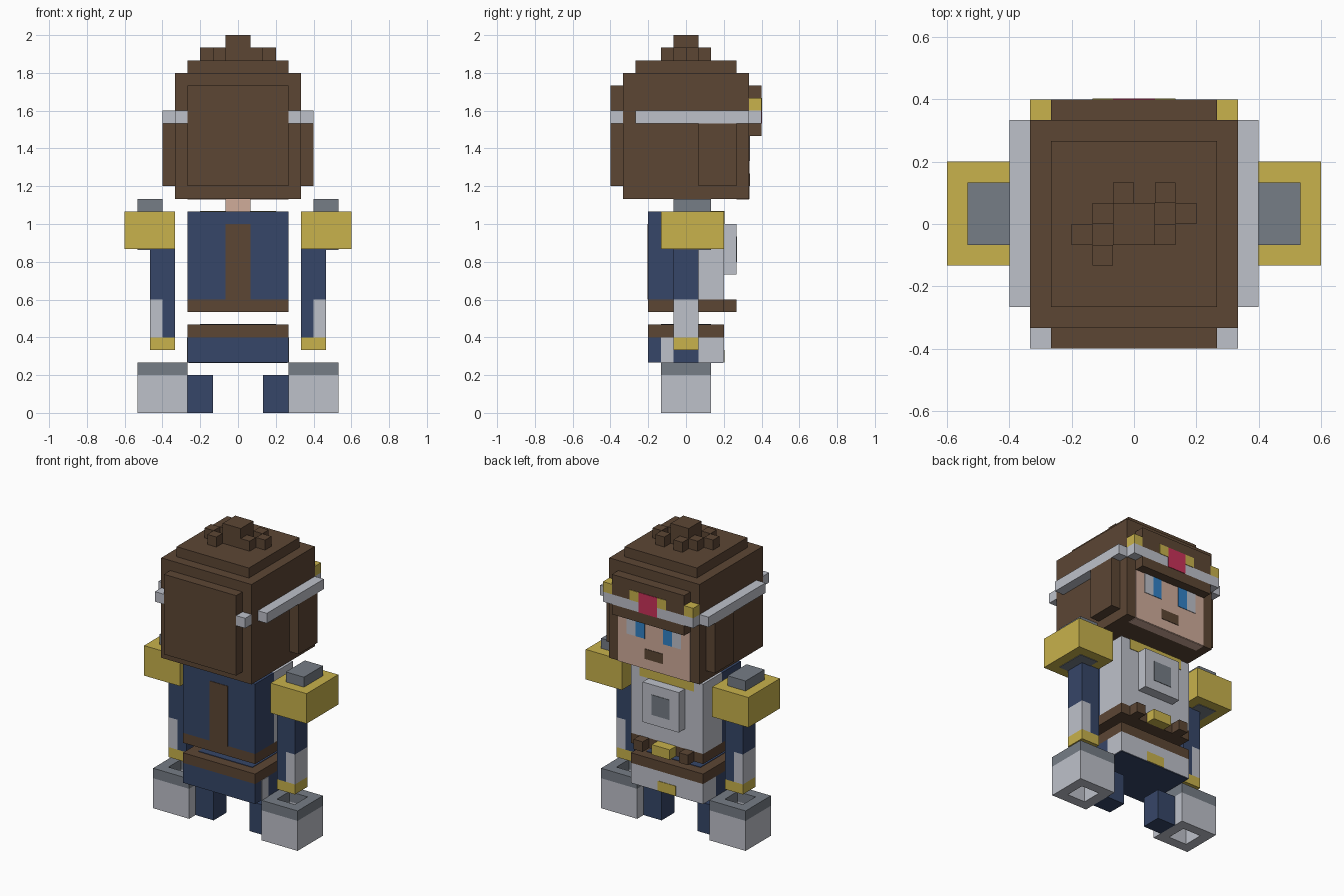
import bpy
import bmesh

if "Cube" in bpy.data.objects:
    bpy.data.objects.remove(bpy.data.objects["Cube"], do_unlink=True)

U = 1 / 15      # size of one block
T = 0.05        # thickness of painted plates, in blocks


def material(name, rgb):
    lin = [((c / 255 + 0.055) / 1.055) ** 2.4 for c in rgb] + [1]
    m = bpy.data.materials.new(name)
    m.use_nodes = True
    m.diffuse_color = lin
    m.node_tree.nodes["Principled BSDF"].inputs["Base Color"].default_value = lin
    return m


brown = material("hair_brown", (92, 70, 52))
gold = material("gold", (200, 178, 76))
silver = material("silver", (190, 193, 202))
navy = material("navy_cloth", (54, 70, 104))
slate = material("slate_grey", (118, 125, 134))
skin = material("skin", (208, 172, 154))
red = material("gem_red", (202, 50, 90))
blue = material("eye_blue", (50, 130, 198))


def finish(name, bm, mat):
    bmesh.ops.scale(bm, vec=(U, U, U), verts=bm.verts)
    bmesh.ops.recalc_face_normals(bm, faces=bm.faces)
    me = bpy.data.meshes.new(name)
    bm.to_mesh(me)
    bm.free()
    me.materials.append(mat)
    ob = bpy.data.objects.new(name, me)
    bpy.context.collection.objects.link(ob)


def box(name, mat, xs, ys, zs):
    """Block spanning the given ranges, in block units."""
    bm = bmesh.new()
    bmesh.ops.create_cube(bm, size=1)
    for v in bm.verts:
        v.co = [r[0] if c < 0 else r[1] for c, r in zip(v.co, (xs, ys, zs))]
    finish(name, bm, mat)


def pair(name, mat, xs, ys, zs):
    """Block and its mirror image across x = 0."""
    box("left_" + name, mat, xs, ys, zs)
    box("right_" + name, mat, (-xs[1], -xs[0]), ys, zs)


def tube(name, mat, cx, outer, inner, z0, z1):
    """Square ring extruded upward, open through the middle."""
    bm = bmesh.new()
    corners = [(-1, -1), (1, -1), (1, 1), (-1, 1)]
    a, b = [[bm.verts.new((cx + r * x, r * y, z0)) for x, y in corners]
            for r in (outer, inner)]
    ring = []
    for i in range(4):
        j = (i + 1) % 4
        ring.append(bm.faces.new((a[i], a[j], b[j], b[i])))
    ext = bmesh.ops.extrude_face_region(bm, geom=ring, use_keep_orig=True)
    top = [g for g in ext["geom"] if isinstance(g, bmesh.types.BMVert)]
    bmesh.ops.translate(bm, vec=(0, 0, z1 - z0), verts=top)
    finish(name, bm, mat)


def front_plate(y):
    return (y - T, y + T)


# Boots and legs
for side, cx in (("left", 6), ("right", -6)):
    tube(side + "_boot", silver, cx, 2, 1, 0, 3)
    tube(side + "_boot_cuff", slate, cx, 2, 1, 3, 4)
pair("leg", navy, (2, 4), (-1, 1), (0, 3))

# Hips: striped cloth and armour from back to front, with a lower belt
box("hip_back", navy, (-4, 4), (-3, -2), (4, 6))
box("hip_middle", navy, (-4, 4), (-2, 1), (4, 6))
pair("hip_side_plate", silver, (4 - T, 4 + T), (-2, -1), (4, 6))
box("hip_front_armour", silver, (-4, 4), (1, 3), (4, 6))
box("hip_underside", navy, (-4 + T, 4 - T), (1, 3 - T), (4 - T, 4 + T))
box("hip_front_trim", gold, (-1, 1), front_plate(3), (4, 5))
box("lower_belt", brown, (-4, 4), (-3, 3), (6, 7))
box("hip_lining", navy, (-3, 3), (-2, 2), (7 - T, 7 + T))

# Torso: cloth back, armoured front, belt and chest plate
box("belt", brown, (-4, 4), (-3, 3), (8, 9))
box("belt_buckle", gold, (-1, 1), (3, 4), (8, 9))
pair("belt_pouch", brown, (2, 3), (3, 4), (8, 9))
box("torso_back", navy, (-4, 4), (-3, 0), (9, 16))
box("torso_front", silver, (-4, 4), (0, 3), (9, 16))
box("back_strap", brown, (-1, 1), front_plate(-3), (9, 15))
box("collar", gold, (-3, 3), (2, 3 + T), (15, 16 + T))
box("chest_plate", silver, (-2, 2), (3, 4), (11, 15))
box("chest_emblem", slate, (-1, 1), front_plate(4), (12, 14))
box("neck", skin, (-1, 1), (-1, 1), (16, 17))

# Arms and shoulders
pair("arm", navy, (5, 7), (-1, 1), (9, 13))
pair("forearm_inner", navy, (5, 6), (-1, 1), (6, 9))
pair("forearm_guard", silver, (6, 7), (-1, 1), (6, 9))
pair("wrist", gold, (5, 7), (-1, 1), (5, 6))
pair("shoulder_guard", gold, (5, 9), (-2, 3), (13, 16))
pair("shoulder_pad", slate, (6, 8), (-1, 2), (13 - T, 17))

# Head and hair
box("head", brown, (-5, 5), (-5, 5), (17, 27))
box("hair_crown", brown, (-4, 4), (-4, 4), (27, 28))
box("hair_back", brown, (-4, 4), (-6, -5), (18, 26))
pair("side_lock", brown, (5, 6), (1, 4), (18, 23))
box("fringe_lower", brown, (-4, 4), (5, 6), (22, 23))
box("fringe_upper", brown, (-4, 4), (5, 6), (24, 26))
box("top_knot", brown, (-1, 1), (-1, 1), (28, 30))
curls = [(-1, 1), (1, 1), (2, 0), (1, -1), (-2, 0), (-3, -1), (-2, -2)]
for x, y in curls:
    box("hair_curl", brown, (x, x + 1), (y, y + 1), (28, 29))

# Circlet
box("circlet_front", silver, (-5, 5), (5, 6), (23, 24))
pair("circlet_side", silver, (5, 6), (-4, 5), (23, 24))
pair("circlet_end", silver, (4, 5), (-6, -5), (23, 24))
pair("circlet_point", gold, (4, 5), (5, 6), (24, 25))
pair("gem_setting", gold, (1, 2), front_plate(6), (24, 25))
box("circlet_gem", red, (-1, 1), front_plate(6), (23, 25))

# Face
box("face", skin, (-4, 4), front_plate(5), (17, 22))
box("chin_underside", skin, (-4, 4), (4, 5), (17 - T, 17 + T))
face = (5, 5 + 2 * T)
pair("iris", blue, (1, 2), face, (20, 22))
pair("eye_white", silver, (2, 3), face, (20, 22))
box("mouth", brown, (-1, 1), face, (18, 19))
